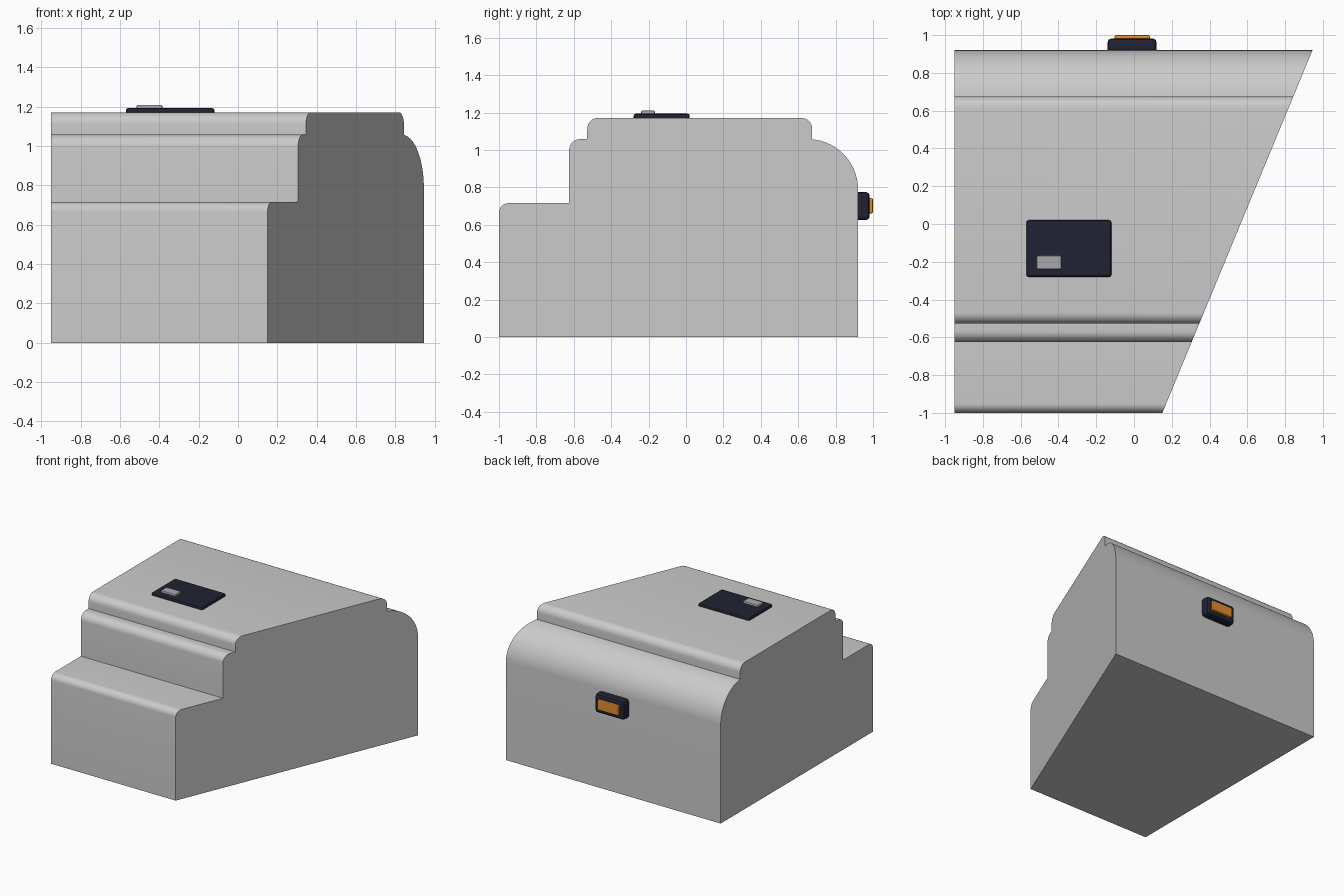
import bpy, bmesh, math

if "Cube" in bpy.data.objects:
    bpy.data.objects.remove(bpy.data.objects["Cube"])

def material(name, color):
    m = bpy.data.materials.new(name)
    m.diffuse_color = color
    m.use_nodes = True
    m.node_tree.nodes["Principled BSDF"].inputs["Base Color"].default_value = m.diffuse_color
    return m

navy = material("navy", (0.014, 0.016, 0.032, 1))
orange = material("orange", (0.8, 0.27, 0.03, 1))
pale = material("pale_grey", (0.4, 0.4, 0.4, 1))

def arc(cy, cz, r, a0, a1, n):
    return [(cy + r * math.cos(math.radians(a0 + (a1 - a0) * i / n)),
             cz + r * math.sin(math.radians(a0 + (a1 - a0) * i / n))) for i in range(n + 1)]

def front_corner(y, z, r):
    return arc(y + r, z - r, r, 180, 90, 8)

def smooth(ob):
    bpy.ops.object.select_all(action='DESELECT')
    ob.select_set(True)
    bpy.context.view_layer.objects.active = ob
    bpy.ops.object.shade_smooth_by_angle(angle=math.radians(30))

def block(name, x, y, z, bevel, mat):
    bpy.ops.mesh.primitive_cube_add(size=1, location=[(a + b) / 2 for a, b in (x, y, z)])
    ob = bpy.context.object
    ob.name = name
    ob.scale = [b - a for a, b in (x, y, z)]
    bpy.ops.object.transform_apply(location=False, rotation=False, scale=True)
    mod = ob.modifiers.new("bevel", 'BEVEL')
    mod.width = bevel
    mod.segments = 2
    ob.data.materials.append(mat)
    return ob

# Body: stepped side profile, extruded along x to a slanted right face
profile = [(-1, 0)] + front_corner(-1, 0.715, 0.05)
profile += [(-0.625, 0.715)] + front_corner(-0.625, 1.058, 0.06)
profile += [(-0.528, 1.058)] + front_corner(-0.528, 1.172, 0.06)
profile += arc(0.615, 1.112, 0.06, 90, 0, 8)
profile += arc(0.65, 0.788, 0.27, 84.7, 0, 20) + [(0.92, 0)]

def slant(y):
    return 0.15 + (y + 1) * 0.795 / 1.92

bm = bmesh.new()
left = [bm.verts.new((-0.95, y, z)) for y, z in profile]
right = [bm.verts.new((slant(y), y, z)) for y, z in profile]
bm.faces.new(left)
bm.faces.new(right)
n = len(profile)
for i in range(n):
    j = (i + 1) % n
    bm.faces.new((left[i], left[j], right[j], right[i]))
bmesh.ops.recalc_face_normals(bm, faces=bm.faces)
mesh = bpy.data.meshes.new("body")
bm.to_mesh(mesh)
bm.free()
body = bpy.data.objects.new("body", mesh)
bpy.context.collection.objects.link(body)
smooth(body)

# Top panel with its small button
block("top_panel", (-0.57, -0.12), (-0.28, 0.02), (1.16, 1.194), 0.012, navy)
block("panel_button", (-0.515, -0.385), (-0.24, -0.167), (1.18, 1.21), 0.006, pale)

# Rear lamp housing and lens
block("lamp_housing", (-0.14, 0.12), (0.90, 0.982), (0.625, 0.775), 0.02, navy)
block("lamp_lens", (-0.102, 0.084), (0.96, 1.0), (0.66, 0.742), 0.008, orange)
